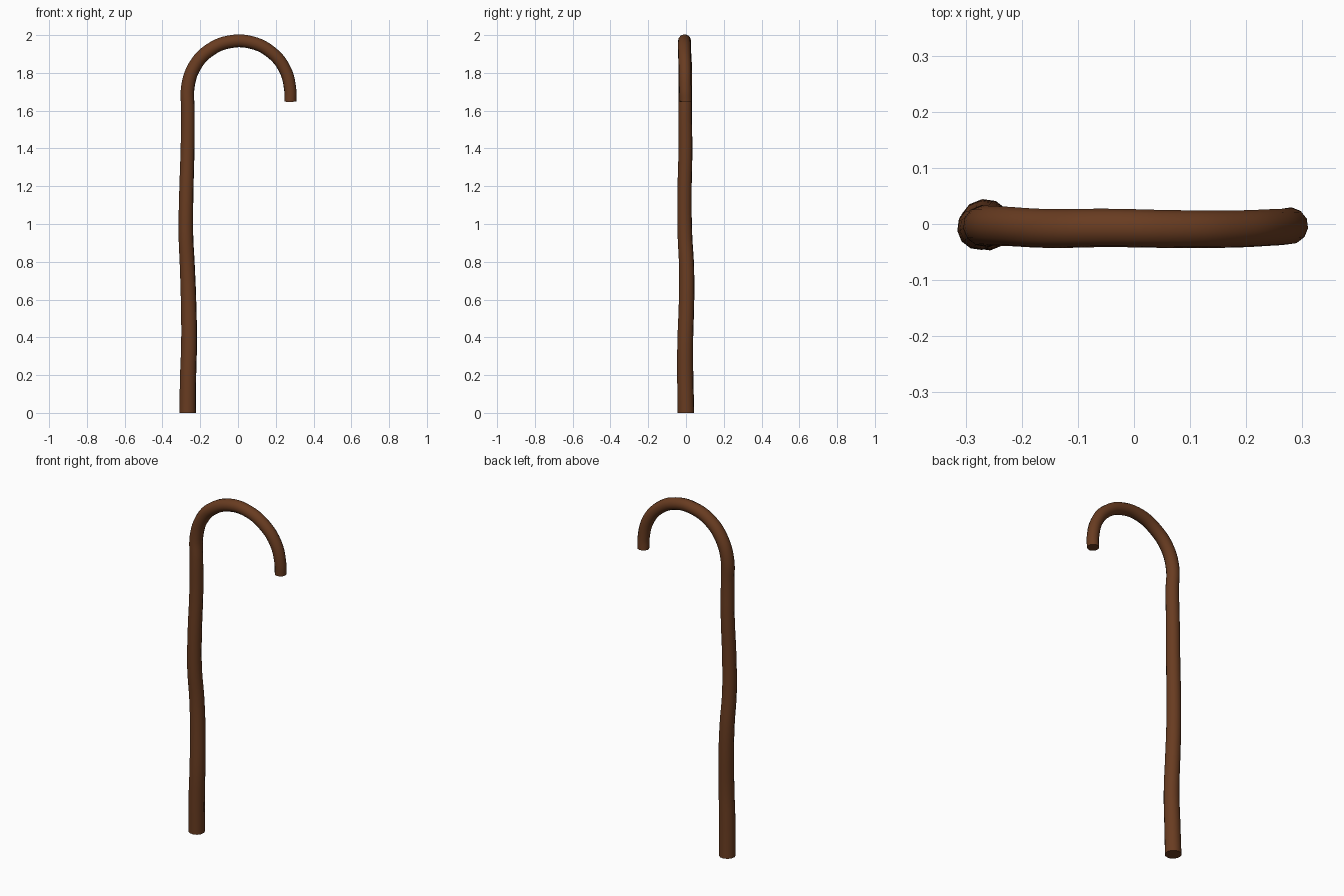
import bpy
from math import sin, cos, radians

if "Cube" in bpy.data.objects:
    bpy.data.objects.remove(bpy.data.objects["Cube"])

# Centreline of the gnarled shaft: x, y, z, radius
path = [
    (-0.267, 0.000, 0.00, 0.044),
    (-0.264, -0.004, 0.20, 0.043),
    (-0.259, -0.004, 0.37, 0.042),
    (-0.262, 0.003, 0.60, 0.041),
    (-0.268, 0.003, 0.77, 0.040),
    (-0.276, -0.006, 0.95, 0.039),
    (-0.274, -0.008, 1.15, 0.038),
    (-0.267, -0.003, 1.40, 0.037),
    (-0.265, -0.005, 1.60, 0.036),
]

# Crook: a half circle that bends over to the right
for i, y in enumerate((-0.003, -0.004, -0.008, -0.007, -0.009, -0.009, -0.006, -0.004)):
    a = radians(174 - 24.5 * i)
    path.append((0.005 + 0.272 * cos(a), y, 1.697 + 0.272 * sin(a), 0.036 - 0.0005 * i))
path.append((0.277, -0.002, 1.648, 0.032))

# Sweep a tapered round section along the path
curve = bpy.data.curves.new("cane", 'CURVE')
curve.dimensions = '3D'
curve.bevel_depth = 1.0
curve.bevel_resolution = 4
curve.resolution_u = 5
curve.use_fill_caps = True
spline = curve.splines.new('BEZIER')
spline.bezier_points.add(len(path) - 1)
for p, (x, y, z, r) in zip(spline.bezier_points, path):
    p.co = (x, y, z)
    p.radius = r
    p.handle_left_type = p.handle_right_type = 'AUTO'

cane = bpy.data.objects.new("cane", curve)
bpy.context.collection.objects.link(cane)
bpy.context.view_layer.objects.active = cane
cane.select_set(True)
bpy.ops.object.convert(target='MESH')
cane = bpy.context.object
cane.name = "cane"

# Dark brown wood, smooth sides with crisp flat ends
wood = bpy.data.materials.new("brown_wood")
wood.diffuse_color = (0.14, 0.045, 0.015, 1)
wood.use_nodes = True
wood.node_tree.nodes["Principled BSDF"].inputs["Base Color"].default_value = wood.diffuse_color
cane.data.materials.clear()
cane.data.materials.append(wood)
bpy.ops.object.shade_smooth_by_angle(angle=radians(40))
